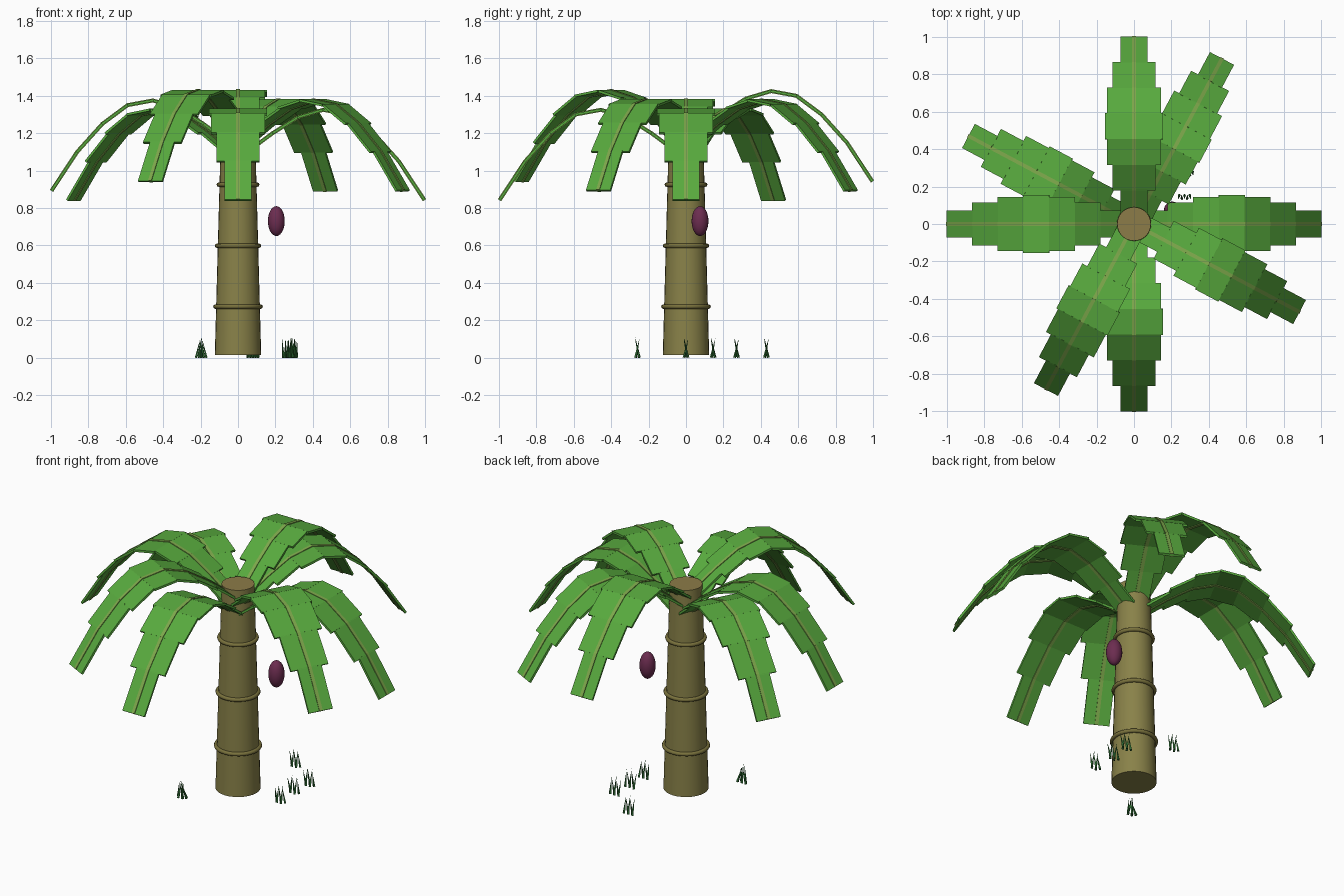
import bpy, bmesh, math
from mathutils import Matrix, Vector

if "Cube" in bpy.data.objects:
    bpy.data.objects.remove(bpy.data.objects["Cube"])


def mat(name, rgb):
    m = bpy.data.materials.new(name)
    m.diffuse_color = (*rgb, 1)
    m.use_nodes = True
    m.node_tree.nodes["Principled BSDF"].inputs["Base Color"].default_value = m.diffuse_color
    return m


LEAF = mat("leaf_green", (0.098, 0.402, 0.048))
RIB = mat("rib_light_green", (0.205, 0.39, 0.07))
BARK = mat("bark_olive", (0.25, 0.222, 0.066))
RING = mat("ring_olive", (0.19, 0.165, 0.045))
CAP = mat("cut_top_tan", (0.265, 0.2, 0.065))
FRUIT = mat("fruit_purple", (0.15, 0.026, 0.08))
GRASS = mat("grass_green", (0.026, 0.15, 0.032))


def finish(bm, name, mats, smooth=False):
    bmesh.ops.recalc_face_normals(bm, faces=bm.faces[:])
    me = bpy.data.meshes.new(name)
    bm.to_mesh(me)
    bm.free()
    ob = bpy.data.objects.new(name, me)
    bpy.context.collection.objects.link(ob)
    for m in mats:
        me.materials.append(m)
    if smooth:
        bpy.ops.object.select_all(action='DESELECT')
        ob.select_set(True)
        bpy.context.view_layer.objects.active = ob
        bpy.ops.object.shade_smooth_by_angle(angle=math.radians(40))
    return ob


# Trunk: tapered cylinder with a tan top face
Z0, Z1, R0, R1 = 0.015, 1.25, 0.124, 0.09


def trunk_r(z):
    return R0 + (R1 - R0) * (z - Z0) / (Z1 - Z0)


bm = bmesh.new()
bmesh.ops.create_cone(bm, cap_ends=True, segments=28, radius1=R0, radius2=R1,
                      depth=Z1 - Z0, matrix=Matrix.Translation((0, 0, (Z0 + Z1) / 2)))
bm.normal_update()
for f in bm.faces:
    f.material_index = 1 if f.normal.z > 0.9 else 0
finish(bm, "trunk", [BARK, CAP], True)

# Rings around the trunk
for n, z in enumerate((0.273, 0.598, 0.925)):
    bpy.ops.mesh.primitive_torus_add(major_segments=28, minor_segments=8,
                                     major_radius=trunk_r(z) + 0.004,
                                     minor_radius=0.012, location=(0, 0, z))
    ob = bpy.context.object
    ob.name = f"trunk_ring_{n + 1}"
    ob.data.materials.append(RING)
    bpy.ops.object.shade_smooth_by_angle(angle=math.radians(60))

# Fronds: a drooping chain of flat plates with a raised midrib
HEIGHTS = (1.10, 1.20, 1.285, 1.325, 1.30, 1.20, 1.05, 0.845)
HALF_W = (0.073, 0.115, 0.145, 0.155, 0.145, 0.115, 0.073)
STEP = 0.135


def plate(bm, a, b, width, thick, index):
    d = b - a
    m = (Matrix.Translation((a + b) / 2)
         @ Matrix.Rotation(-math.atan2(d.z, d.x), 4, 'Y')
         @ Matrix.Diagonal((d.length * 1.03, width, thick, 1)))
    verts = bmesh.ops.create_cube(bm, size=1, matrix=m)["verts"]
    for f in {f for v in verts for f in v.link_faces}:
        f.material_index = index


for i, ang in enumerate((0, 62, 90, 152, 180, 242, 270, 332)):
    bm = bmesh.new()
    lift = 0.05 * (i % 3)
    pts = [Vector((0.05 + STEP * k, 0, z + lift)) for k, z in enumerate(HEIGHTS)]
    for a, b, w in zip(pts, pts[1:], HALF_W):
        plate(bm, a, b, 2 * w, 0.013, 0)
        plate(bm, a, b, 0.02, 0.021, 1)
    ob = finish(bm, f"frond_{i + 1}", [LEAF, RIB])
    ob.rotation_euler.z = math.radians(ang)

# Hanging fruit
bm = bmesh.new()
bmesh.ops.create_uvsphere(bm, u_segments=20, v_segments=14, radius=1,
                          matrix=Matrix.Translation((0.205, 0.075, 0.73))
                          @ Matrix.Diagonal((0.045, 0.045, 0.08, 1)))
finish(bm, "fruit", [FRUIT], True)

# Grass tufts: five thin blades each
TUFTS = ((-0.197, -0.26, -0.8), (0.28, 0, -0.1), (0.27, 0.145, 0.2),
         (0.285, 0.27, 0.1), (0.08, 0.43, 0.0))
for n, (x, y, lean) in enumerate(TUFTS):
    bm = bmesh.new()
    for k in range(-2, 3):
        base = Vector((x + 0.014 * k, y + 0.01 * (-1) ** k, 0))
        tip = Vector((x + 0.014 * k * (1 + lean), y - 0.012 * (-1) ** k, 0.11 - 0.006 * abs(k)))
        d = tip - base
        bmesh.ops.create_cone(bm, cap_ends=True, segments=4, radius1=0.008, radius2=0,
                              depth=d.length, matrix=Matrix.Translation((base + tip) / 2)
                              @ d.to_track_quat('Z', 'Y').to_matrix().to_4x4())
    finish(bm, f"grass_tuft_{n + 1}", [GRASS])
